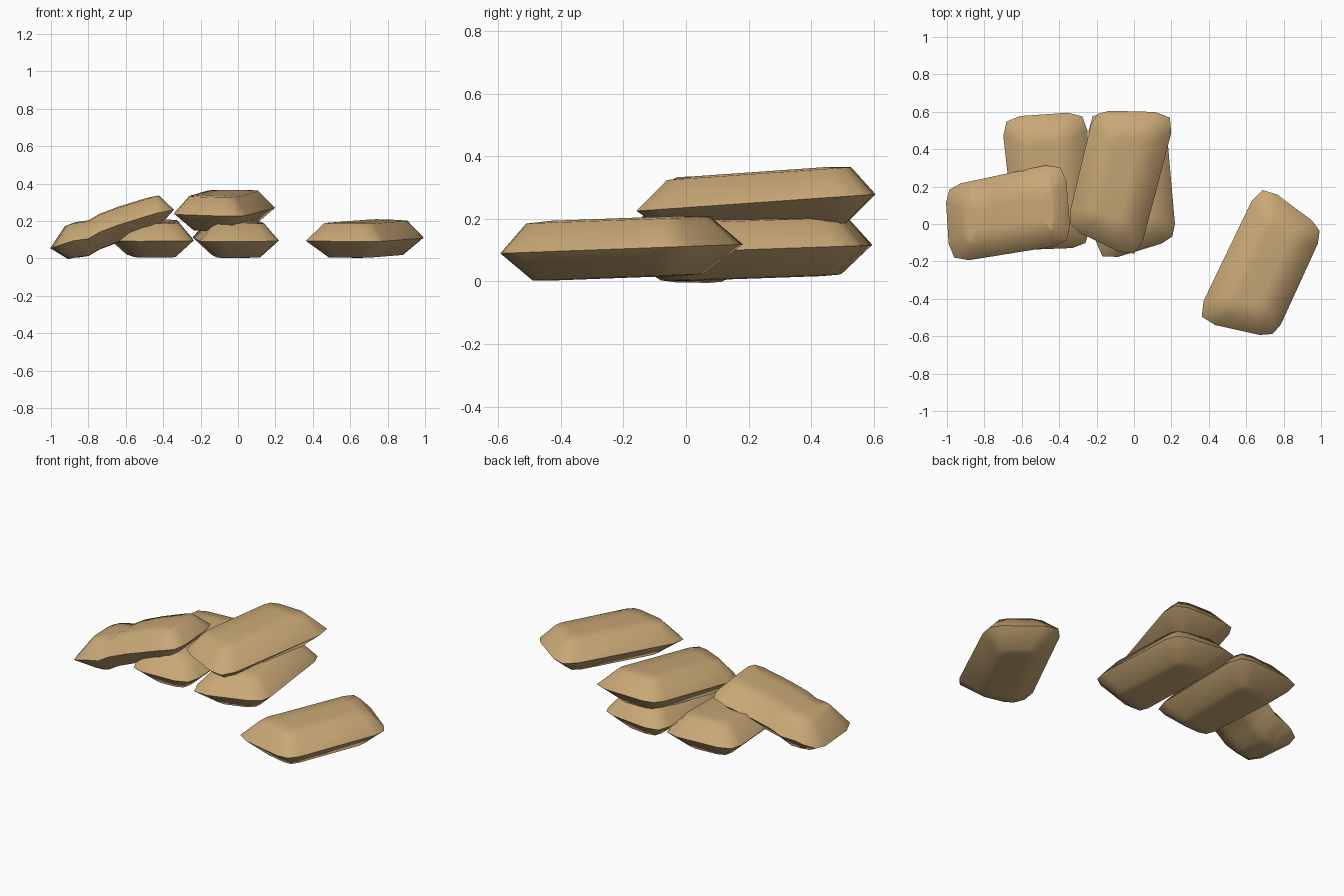
import bpy, bmesh, math
from mathutils import Vector, Matrix

if "Cube" in bpy.data.objects:
    bpy.data.objects.remove(bpy.data.objects["Cube"])

burlap = bpy.data.materials.new("burlap_tan")
burlap.diffuse_color = (0.58, 0.39, 0.18, 1)
burlap.use_nodes = True
burlap.node_tree.nodes["Principled BSDF"].inputs["Base Color"].default_value = burlap.diffuse_color

# Common bag outline (corners before rounding, counter-clockwise)
BASE = [(-.20, -.43), (.23, -.335), (.225, .303), (-.19, .39)]


def inset(quad, d):
    """Move every side of the quad inwards by d."""
    out = []
    for i in range(4):
        p, c, n = (Vector(quad[(i + k) % 4]) for k in (-1, 0, 1))
        a, b = (c - p).normalized(), (n - c).normalized()
        na, nb = Vector((-a.y, a.x)), Vector((-b.y, b.x))
        out.append(c + (na + nb) * (d / (1 + na.dot(nb))))
    return out


def rounded(quad, r):
    """Three points per corner; pointed corners are cut back further."""
    pts = []
    for i in range(4):
        p, c, n = (Vector(quad[(i + k) % 4]) for k in (-1, 0, 1))
        u, v = (p - c).normalized(), (n - c).normalized()
        q = r * (1 + .8 * u.dot(v))
        a, b = c + u * q, c + v * q
        pts += [a, a * .25 + c * .5 + b * .25, b]
    return pts


def bag(name, quad, centre, angle=0, slope=0, bend=None):
    bm = bmesh.new()
    # (inset, height, corner radius): bottom, seam rim, top
    rings = [(.15, -.093, .03), (.095, -.09, .06), (0, 0, .097),
             (.077, .092, .065), (.15, .098, .03)]
    loops = []
    for d, z, r in rings:
        loops.append([bm.verts.new((p.x, p.y, z)) for p in rounded(inset(quad, d), r)])
    for lo, hi in zip(loops, loops[1:]):
        for i in range(12):
            j = (i + 1) % 12
            bm.faces.new((lo[i], lo[j], hi[j], hi[i]))
    bm.faces.new(loops[0][::-1])
    bm.faces.new(loops[-1])
    bmesh.ops.rotate(bm, verts=bm.verts, cent=(0, 0, 0),
                     matrix=Matrix.Rotation(math.radians(angle), 3, 'Z'))
    for v in bm.verts:
        v.co.z += slope * v.co.y
    # Slumped bag: cut across, then follow the bend profile
    if bend:
        for x, _ in bend[1:-1]:
            bmesh.ops.bisect_plane(bm, geom=bm.verts[:] + bm.edges[:] + bm.faces[:],
                                   plane_co=(x, 0, 0), plane_no=(1, 0, 0))
        for v in bm.verts:
            for (x0, z0), (x1, z1) in zip(bend, bend[1:]):
                if v.co.x <= x1 or x1 == bend[-1][0]:
                    v.co.z += z0 + (z1 - z0) * (v.co.x - x0) / (x1 - x0)
                    break
    bmesh.ops.translate(bm, verts=bm.verts, vec=centre)
    bmesh.ops.recalc_face_normals(bm, faces=bm.faces)
    me = bpy.data.meshes.new(name)
    bm.to_mesh(me)
    bm.free()
    me.materials.append(burlap)
    ob = bpy.data.objects.new(name, me)
    bpy.context.collection.objects.link(ob)
    bpy.ops.object.select_all(action='DESELECT')
    ob.select_set(True)
    bpy.context.view_layer.objects.active = ob
    bpy.ops.object.shade_smooth_by_angle(angle=math.radians(60))


# Lone bag, the two lower bags and the bag stacked on them
bag("lone_bag", BASE, (.685, -.21, .104), -25, .037)
bag("lower_middle_bag", BASE, (-.03, .235, .103), 4.6, .035)
bag("lower_left_bag", [(-.63, -.14), (-.235, -.125), (-.252, .602), (-.71, .57)],
    (0, 0, .096), 0, .035)
bag("stacked_bag", BASE, (-.07, .227, .252), 166, .07)

# Bag slumped from the lower left bag down to the ground
bag("slumped_bag", [(-.985, -.21), (-.335, -.105), (-.37, .335), (-1.01, .2)],
    (0, 0, 0), 0, 0,
    [(-1, .055), (-.88, .094), (-.8, .105), (-.74, .14), (-.64, .178),
     (-.44, .24), (-.34, .26)])
